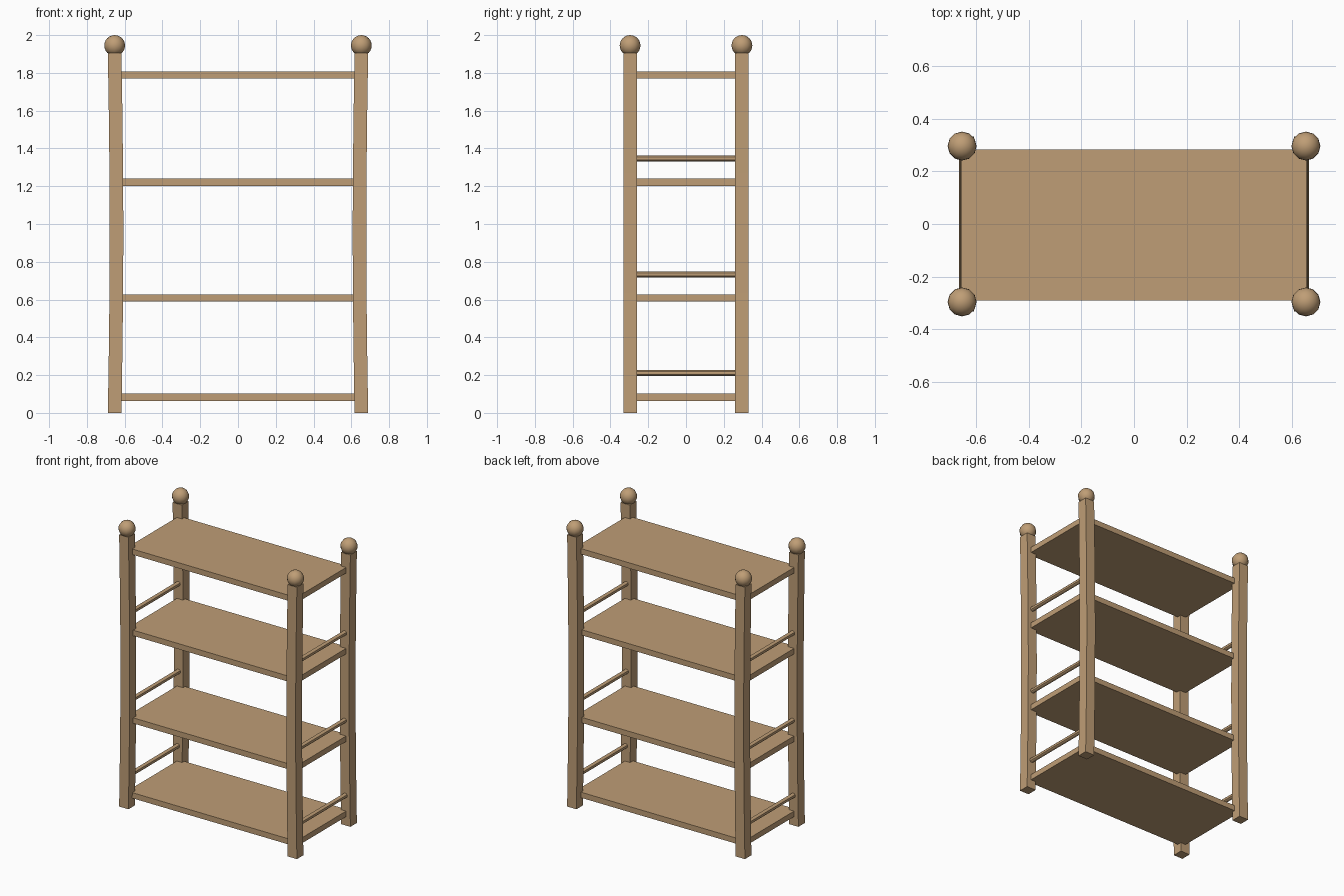
import bpy, bmesh, math

if "Cube" in bpy.data.objects:
    bpy.data.objects.remove(bpy.data.objects["Cube"])

wood = bpy.data.materials.new("wood")
wood.diffuse_color = (0.52, 0.34, 0.18, 1)
wood.use_nodes = True
wood.node_tree.nodes["Principled BSDF"].inputs["Base Color"].default_value = wood.diffuse_color

PX, PY = 0.653, 0.296      # post centres
POST_H, HALF = 1.905, 0.036


def bow(z):
    # posts bend slightly inward at mid height
    return 0.010 * math.sin(math.pi * z / POST_H)


def finish(name):
    ob = bpy.context.object
    ob.name = name
    ob.data.materials.append(wood)
    return ob


def box(name, size, loc):
    bpy.ops.mesh.primitive_cube_add(size=1, location=loc)
    ob = finish(name)
    ob.scale = size
    bpy.ops.object.transform_apply(location=False, rotation=False, scale=True)
    return ob


def post(name, sx, sy):
    # stack of square rings following the bow
    bm = bmesh.new()
    rings = []
    for i in range(7):
        z = POST_H * i / 6
        cx = sx * (PX - bow(z))
        rings.append([bm.verts.new((cx + dx * HALF, sy * PY + dy * HALF, z))
                      for dx, dy in ((-1, -1), (1, -1), (1, 1), (-1, 1))])
    for a, b in zip(rings, rings[1:]):
        for k in range(4):
            n = (k + 1) % 4
            bm.faces.new((a[k], a[n], b[n], b[k]))
    bm.faces.new(rings[0][::-1])
    bm.faces.new(rings[-1])
    me = bpy.data.meshes.new(name)
    bm.to_mesh(me)
    bm.free()
    ob = bpy.data.objects.new(name, me)
    bpy.context.collection.objects.link(ob)
    me.materials.append(wood)


# corner posts with ball finials
for sx, side in ((-1, "left"), (1, "right")):
    for sy, end in ((-1, "front"), (1, "back")):
        post(f"post_{end}_{side}", sx, sy)
        bpy.ops.mesh.primitive_uv_sphere_add(
            segments=12, ring_count=12, radius=0.055,
            location=(sx * PX, sy * PY, 1.945))
        finish(f"finial_{end}_{side}")
        bpy.ops.object.shade_smooth()

# shelves
for i, z in enumerate((0.082, 0.608, 1.222, 1.789)):
    box(f"shelf_{i + 1}", (1.312, 0.575, 0.039), (0, -0.004, z))

# side rails between front and back posts
for i, z in enumerate((0.21, 0.733, 1.347)):
    for sx, side in ((-1, "left"), (1, "right")):
        bpy.ops.mesh.primitive_cylinder_add(
            vertices=12, radius=0.016, depth=2 * PY,
            location=(sx * (PX - bow(z)), 0, z), rotation=(math.pi / 2, 0, 0))
        finish(f"side_rail_{i + 1}_{side}")
        bpy.ops.object.shade_smooth_by_angle()
